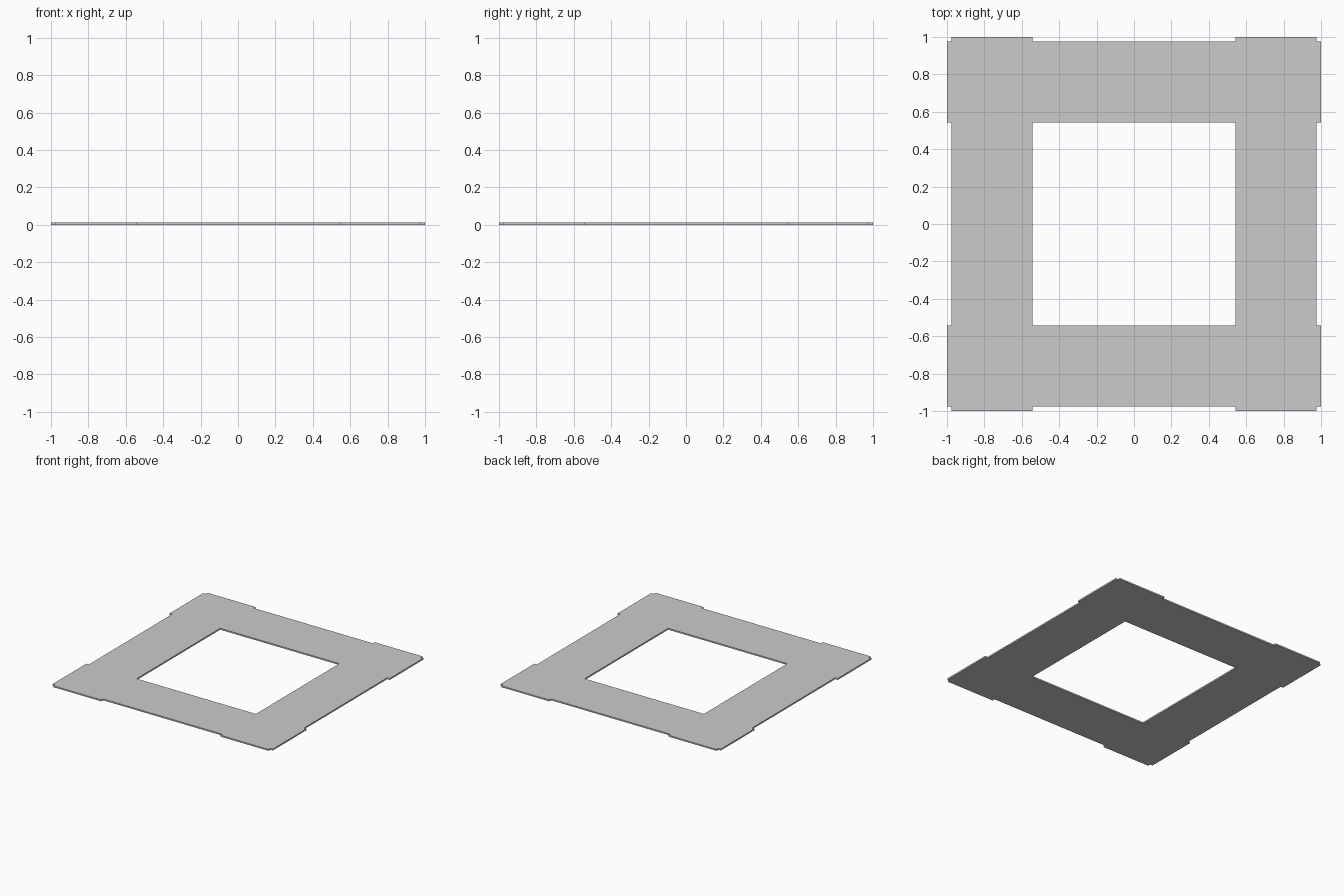
import bpy, bmesh

if "Cube" in bpy.data.objects:
    bpy.data.objects.remove(bpy.data.objects["Cube"])

THICK = 0.012
# Shared break lines: tab edge, recessed side, window opening
B = [-1.0, -0.977, -0.542, 0.542, 0.977, 1.0]


def solid(i, j):
    """True where a grid cell belongs to the frame."""
    edge_i, edge_j = i in (0, 4), j in (0, 4)
    if edge_i and edge_j:                # small corner nicks
        return False
    if i == 2 and (j == 2 or edge_j):    # window and recessed sides
        return False
    if j == 2 and edge_i:
        return False
    return True


# Flat square frame with shallow tabs near each corner
bm = bmesh.new()
verts = {}


def vert(i, j):
    if (i, j) not in verts:
        verts[i, j] = bm.verts.new((B[i], B[j], 0))
    return verts[i, j]


for i in range(5):
    for j in range(5):
        if solid(i, j):
            bm.faces.new([vert(i, j), vert(i + 1, j), vert(i + 1, j + 1), vert(i, j + 1)])

# Thicken upward
ext = bmesh.ops.extrude_face_region(bm, geom=bm.faces[:], use_keep_orig=True)
top = [g for g in ext["geom"] if isinstance(g, bmesh.types.BMVert)]
bmesh.ops.translate(bm, verts=top, vec=(0, 0, THICK))
bmesh.ops.recalc_face_normals(bm, faces=bm.faces[:])

mesh = bpy.data.meshes.new("square_frame")
bm.to_mesh(mesh)
bm.free()
bpy.context.collection.objects.link(bpy.data.objects.new("square_frame", mesh))
